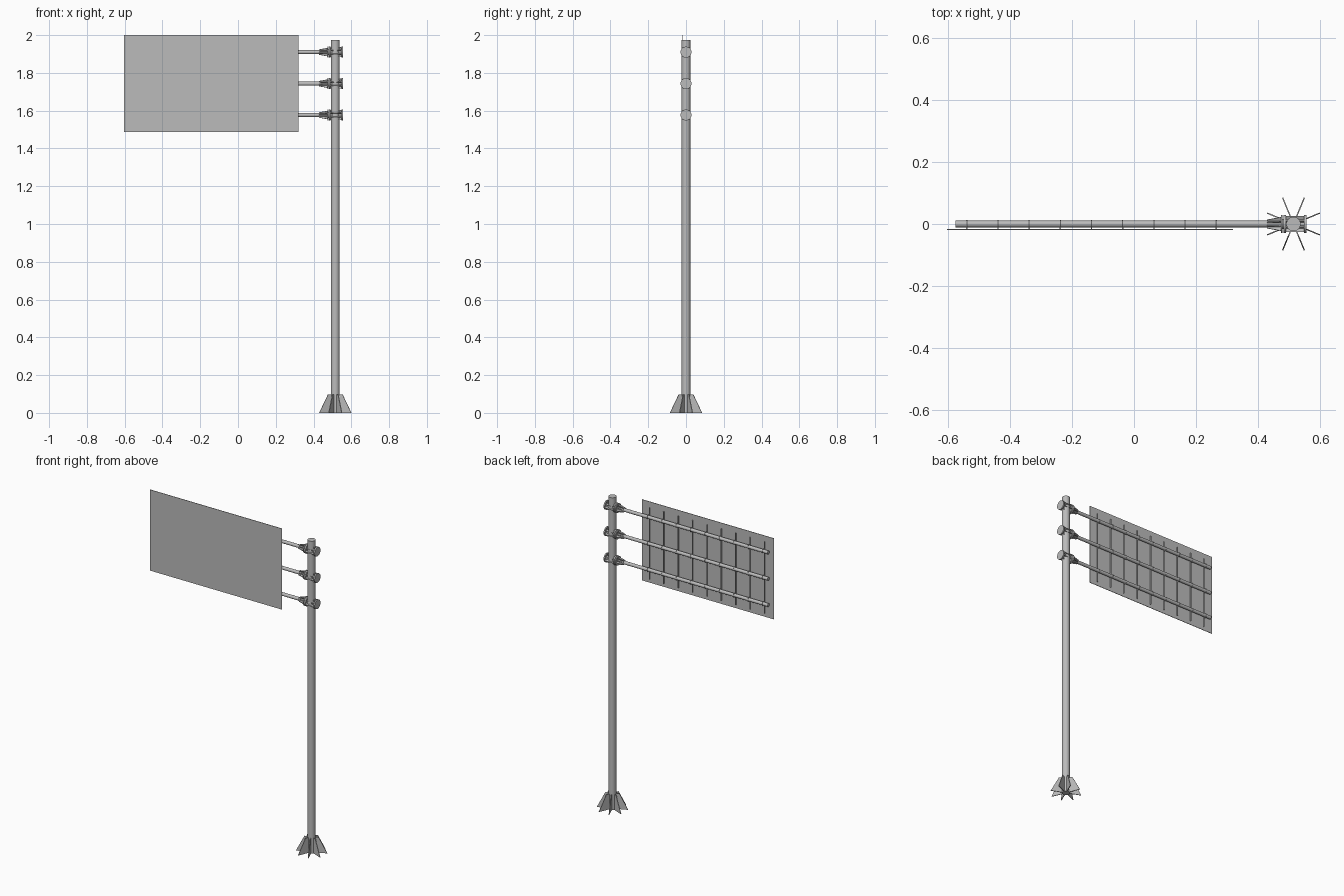
import bpy, bmesh
from math import pi, cos, sin, radians
from mathutils import Matrix, Vector

cube = bpy.data.objects.get("Cube")
if cube:
    bpy.data.objects.remove(cube)

# Single galvanised steel colour
steel = bpy.data.materials.new("galvanised_grey")
steel.use_nodes = True
steel.diffuse_color = (0.5, 0.5, 0.5, 1)
steel.node_tree.nodes["Principled BSDF"].inputs["Base Color"].default_value = (0.5, 0.5, 0.5, 1)

POLE_X = 0.515
ARM_HEIGHTS = (1.577, 1.743, 1.91)
RIB_XS = [-0.54 + 0.1007 * i for i in range(9)]
ALONG_X = Matrix.Rotation(pi / 2, 4, 'Y')


def finish(name, bm, smooth=False):
    bmesh.ops.recalc_face_normals(bm, faces=bm.faces)
    mesh = bpy.data.meshes.new(name)
    bm.to_mesh(mesh)
    bm.free()
    mesh.materials.append(steel)
    obj = bpy.data.objects.new(name, mesh)
    bpy.context.collection.objects.link(obj)
    if smooth:
        bpy.ops.object.select_all(action='DESELECT')
        obj.select_set(True)
        bpy.context.view_layer.objects.active = obj
        bpy.ops.object.shade_smooth_by_angle(angle=radians(40))
    return obj


def add_box(bm, lo, hi):
    lo, hi = Vector(lo), Vector(hi)
    size = hi - lo
    bmesh.ops.create_cube(bm, size=1, matrix=Matrix.Translation((lo + hi) / 2) @ Matrix.Diagonal((*size, 1)))


def add_rod_x(bm, x0, x1, z, radius, sides=24):
    bmesh.ops.create_cone(bm, cap_ends=True, segments=sides, radius1=radius, radius2=radius, depth=x1 - x0,
                          matrix=Matrix.Translation(((x0 + x1) / 2, 0, z)) @ ALONG_X)


def add_fins(bm, frame, inner, wide, narrow, height, thick):
    """Eight tapered plates around a local z axis, wide at the bottom."""
    for i in range(8):
        turn = frame @ Matrix.Rotation(pi / 8 + i * pi / 4, 4, 'Z')
        outline = ((inner, 0), (wide, 0), (narrow, height), (inner, height))
        sides = [[bm.verts.new(turn @ Vector((r, t, h))) for r, h in outline]
                 for t in (-thick / 2, thick / 2)]
        bm.faces.new(sides[0])
        bm.faces.new(sides[1][::-1])
        for a in range(4):
            b = (a + 1) % 4
            bm.faces.new((sides[0][a], sides[0][b], sides[1][b], sides[1][a]))


def add_ring(bm, x, z, radius, tube, major=16, minor=6):
    """Clamp ring around an arm."""
    rows = []
    for i in range(major):
        a = 2 * pi * i / major
        row = []
        for j in range(minor):
            b = 2 * pi * j / minor
            r = radius + tube * cos(b)
            row.append(bm.verts.new((x + tube * sin(b), r * cos(a), z + r * sin(a))))
        rows.append(row)
    for i in range(major):
        p, q = rows[i], rows[(i + 1) % major]
        for j in range(minor):
            k = (j + 1) % minor
            bm.faces.new((p[j], p[k], q[k], q[j]))


# Upright pole
bm = bmesh.new()
bmesh.ops.create_cone(bm, cap_ends=True, segments=32, radius1=0.023, radius2=0.023, depth=1.975,
                      matrix=Matrix.Translation((POLE_X, 0, 1.975 / 2)))
finish("pole", bm, True)

# Base stiffener fins
bm = bmesh.new()
add_fins(bm, Matrix.Translation((POLE_X, 0, 0)), 0.02, 0.092, 0.042, 0.097, 0.004)
finish("base_fins", bm)

# Sign panel
bm = bmesh.new()
add_box(bm, (-0.604, -0.0195, 1.488), (0.32, -0.0165, 2.0))
finish("sign_panel", bm)

# Vertical ribs behind the panel
bm = bmesh.new()
for x in RIB_XS:
    add_box(bm, (x - 0.002, -0.017, 1.51), (x + 0.002, -0.01, 1.965))
finish("panel_ribs", bm)

for level, z in zip(("lower", "middle", "upper"), ARM_HEIGHTS):
    # Horizontal arm
    bm = bmesh.new()
    add_rod_x(bm, -0.577, 0.55, z, 0.0105)
    finish(level + "_arm", bm, True)

    # Flange discs on both sides of the pole, with a stub joining them
    bm = bmesh.new()
    for x0, x1 in ((0.474, 0.480), (0.483, 0.491), (0.549, 0.557)):
        add_rod_x(bm, x0, x1, z, 0.029, 32)
    add_rod_x(bm, 0.478, 0.552, z, 0.016)
    finish(level + "_flanges", bm, True)

    # Tapered gussets on the arm and short ones against the pole
    bm = bmesh.new()
    toward_arm = Matrix.Translation((0.475, 0, z)) @ Matrix.Rotation(-pi / 2, 4, 'Y')
    add_fins(bm, toward_arm, 0.008, 0.024, 0.015, 0.045, 0.003)
    toward_pole = Matrix.Translation((0.55, 0, z)) @ Matrix.Rotation(-pi / 2, 4, 'Y')
    add_fins(bm, toward_pole, 0.008, 0.028, 0.028, 0.06, 0.003)
    finish(level + "_gussets", bm)

    # Clamps holding the ribs to the arm
    bm = bmesh.new()
    for x in RIB_XS:
        add_ring(bm, x, z, 0.0115, 0.002)
    finish(level + "_clamps", bm, True)
